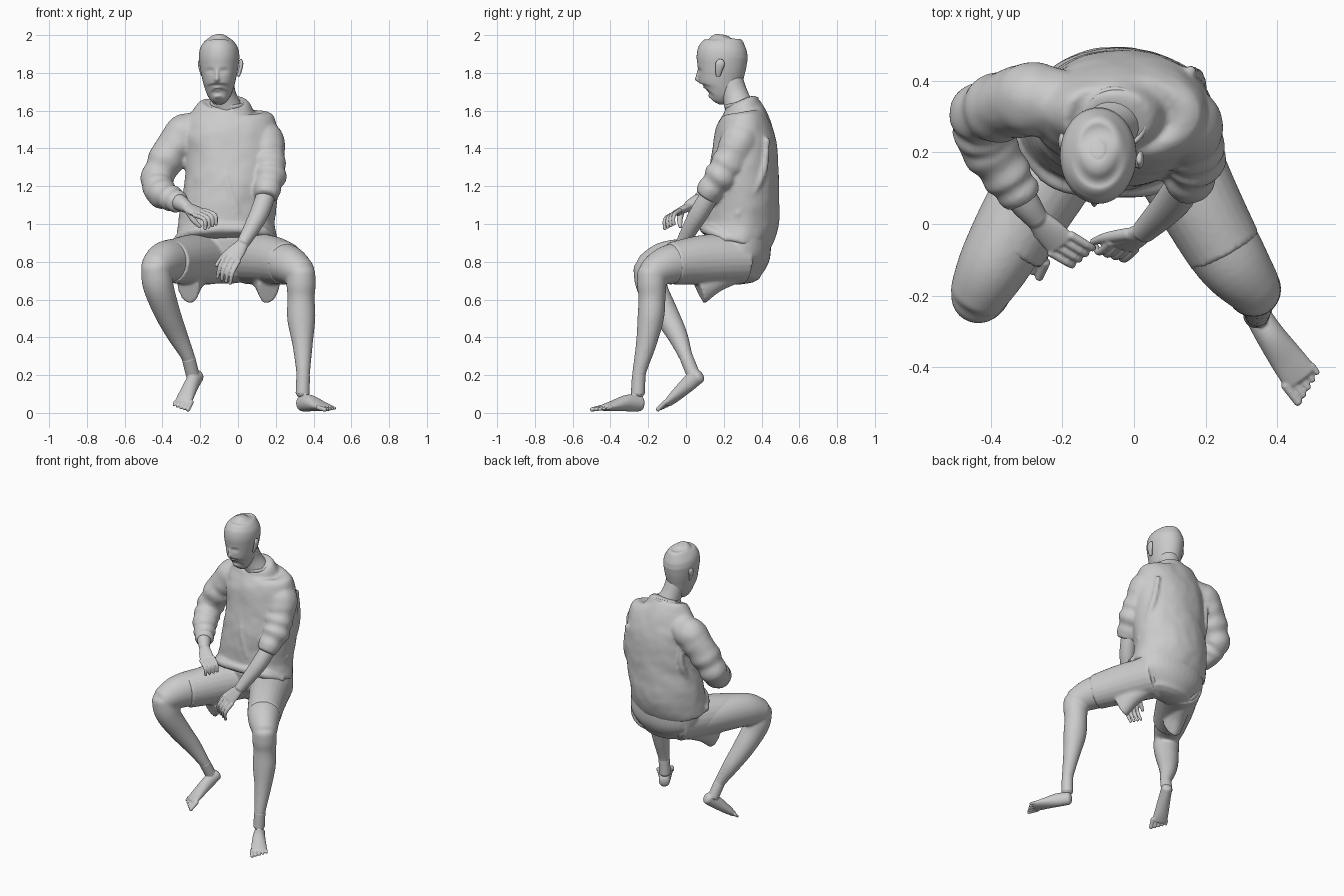
import bpy, bmesh, math
from mathutils import Vector

Y, Z = Vector((0, 1, 0)), Vector((0, 0, 1))


def tube(bm, pts, ref=Y, n=24, steps=6, dome=0.6):
    """Loft elliptical rings (x, y, z, ra[, rb]) along a smooth path with domed ends."""
    p = [tuple(q) if len(q) == 5 else (*q, q[3]) for q in pts]
    p = [p[0]] + p + [p[-1]]
    path = []
    for i in range(1, len(p) - 2):
        a, b, c, d = p[i - 1:i + 3]
        for s in range(steps):
            t = s / steps
            path.append([0.5 * (2 * b[k] + (c[k] - a[k]) * t
                         + (2 * a[k] - 5 * b[k] + 4 * c[k] - d[k]) * t * t
                         + (3 * b[k] - a[k] - 3 * c[k] + d[k]) * t ** 3) for k in range(5)])
    path.append(list(p[-1]))
    rings = []
    for i, q in enumerate(path):
        t = (Vector(path[min(i + 1, len(path) - 1)][:3]) - Vector(path[max(i - 1, 0)][:3])).normalized()
        rings.append((Vector(q[:3]), t, q[3], q[4]))

    def cap(r, sign):
        c, t, ra, rb = r
        h = min(ra, rb) * dome * sign
        return [(c + t * h * math.sin(math.radians(g)), t, ra * math.cos(math.radians(g)),
                 rb * math.cos(math.radians(g))) for g in (25, 50, 70, 85)]
    rings = cap(rings[0], -1)[::-1] + rings + cap(rings[-1], 1)
    loops = []
    for c, t, ra, rb in rings:
        u = ref.cross(t).normalized()
        v = t.cross(u)
        loops.append([bm.verts.new(c + u * ra * math.cos(2 * math.pi * j / n)
                      + v * rb * math.sin(2 * math.pi * j / n)) for j in range(n)])
    for a, b in zip(loops, loops[1:]):
        for j in range(n):
            bm.faces.new((a[j], a[(j + 1) % n], b[(j + 1) % n], b[j]))
    bm.faces.new(loops[0][::-1])
    bm.faces.new(loops[-1])


def finish(bm, name, voxel=0.0, smooth=0, wrinkle=0.0, scale=0.07):
    bmesh.ops.recalc_face_normals(bm, faces=bm.faces)
    me = bpy.data.meshes.new(name)
    bm.to_mesh(me)
    bm.free()
    ob = bpy.data.objects.new(name, me)
    bpy.context.collection.objects.link(ob)
    me.polygons.foreach_set("use_smooth", [True] * len(me.polygons))
    if voxel:
        m = ob.modifiers.new("blend", 'REMESH')
        m.mode, m.voxel_size, m.use_smooth_shade = 'VOXEL', voxel, True
    if smooth:
        m = ob.modifiers.new("soften", 'SMOOTH')
        m.factor, m.iterations = 0.5, smooth
    if wrinkle:
        tex = bpy.data.textures.new(name + "_folds", 'CLOUDS')
        tex.noise_scale, tex.noise_depth = scale, 1
        m = ob.modifiers.new("folds", 'DISPLACE')
        m.texture, m.strength, m.mid_level = tex, wrinkle, 0.5


# Head: stacked sections (front y, back y, z, half width), then a sculpted face
bm = bmesh.new()
sections = [(.115, .17, 1.66, .03), (.088, .235, 1.68, .056), (.074, .285, 1.72, .076),
            (.066, .305, 1.78, .092), (.060, .32, 1.84, .103), (.057, .327, 1.89, .107),
            (.072, .325, 1.93, .100), (.10, .308, 1.965, .078), (.135, .275, 1.986, .052),
            (.18, .235, 1.996, .022)]
tube(bm, [(-.10, (f + b) / 2, z, w, (b - f) / 2) for f, b, z, w in sections], n=96, steps=8, dome=.15)
FX = -.112
face = [(0, 1.765, -.020, .013, .014), (0, 1.79, -.012, .010, .022),        # nose
        (-.036, 1.81, .012, .020, .012), (.036, 1.81, .012, .020, .012),    # eye sockets
        (-.036, 1.808, -.006, .013, .007), (.036, 1.808, -.006, .013, .007),  # eyelids
        (0, 1.722, -.006, .020, .006), (0, 1.707, -.006, .017, .006),       # lips
        (0, 1.675, -.006, .022, .012)]                                      # chin
for v in bm.verts:
    if v.co.y < .17:
        x, z = v.co.x - FX, v.co.z
        v.co.y += sum(a * math.exp(-((x - px) / sx) ** 2 - ((z - pz) / sz) ** 2)
                      for px, pz, a, sx, sz in face)
finish(bm, "head")

# Ears
for side, s, x, y in (("left", 1, .008, .175), ("right", -1, -.192, .225)):
    bm = bmesh.new()
    tube(bm, [(x - s * .005, y - .005, 1.785, .008, .012), (x + s * .005, y, 1.82, .010, .020),
              (x + s * .010, y + .006, 1.85, .010, .024), (x + s * .006, y + .008, 1.868, .008, .015)], n=16)
    finish(bm, side + "_ear")

# Neck
bm = bmesh.new()
tube(bm, [(-.088, .235, 1.75, .066, .07), (-.075, .26, 1.68, .066, .07), (-.05, .29, 1.6, .08, .08)])
finish(bm, "neck")

# Sweater: body, rolled hem, folds and two sleeves blended together
bm = bmesh.new()
tube(bm, [(-.06, .265, .90, .27, .18), (-.06, .293, 1.02, .255, .198), (-.035, .30, 1.2, .25, .193),
          (-.03, .31, 1.35, .25, .178), (-.04, .31, 1.48, .25, .158), (-.052, .31, 1.555, .228, .13),
          (-.055, .305, 1.60, .18, .11), (-.05, .297, 1.63, .125, .095), (-.05, .29, 1.648, .095, .085)],
     n=48, dome=.06)
tube(bm, [(-.32, .24, .92, .025), (-.22, .125, .965, .028), (-.05, .10, .975, .028),
          (.11, .125, .965, .028), (.19, .22, .92, .025)], ref=Z, n=12)
folds = [[(-.07, .165, 1.42, .012), (-.055, .122, 1.22, .02), (0, .11, 1.06, .014)],
         [(.16, .43, 1.45, .012), (.18, .40, 1.25, .022), (.19, .27, 1.05, .015)],
         [(-.25, .41, 1.42, .012), (-.25, .40, 1.25, .022), (-.28, .29, 1.05, .015)]]
for f in folds:
    tube(bm, f, n=12)
sleeves = [[(-.19, .335, 1.51, .09), (-.28, .35, 1.475, .105), (-.36, .335, 1.38, .10), (-.43, .305, 1.24, .085),
            (-.42, .235, 1.17, .083), (-.35, .13, 1.135, .066), (-.31, .07, 1.115, .053)],
           [(.10, .31, 1.49, .095), (.145, .285, 1.44, .10), (.165, .24, 1.35, .09), (.168, .18, 1.25, .083),
            (.15, .105, 1.145, .062)]]
for pts in sleeves:
    # ripple the lower sleeve into gathered folds
    dense = []
    for k, (a, b) in enumerate(zip(pts, pts[1:])):
        for s in (0, .33, .66):
            q = [a[i] + (b[i] - a[i]) * s for i in range(4)]
            q[3] += (.005 if len(dense) % 2 else -.005) * (k > 1)
            dense.append(q)
    tube(bm, dense + [pts[-1]], steps=4, dome=.15)
finish(bm, "sweater", .010, 5, .012, .13)

# Collar band
bm = bmesh.new()
ring = []
for i in range(40):
    a = 2 * math.pi * i / 40
    y = .295 + .082 * math.sin(a)
    ring.append([bm.verts.new((-.053 + (.088 + .008 * math.cos(b)) * math.cos(a),
                               y + .008 * math.cos(b) * math.sin(a),
                               1.64 + .25 * (y - .295) + .012 * math.sin(b)))
                 for b in [2 * math.pi * k / 10 for k in range(10)]])
for i in range(40):
    for k in range(10):
        a, b = ring[i], ring[(i + 1) % 40]
        bm.faces.new((a[k], b[k], b[(k + 1) % 10], a[(k + 1) % 10]))
finish(bm, "collar")

# Shorts: seat, two legs and the loose cloth hanging under each thigh
bm = bmesh.new()
tube(bm, [(-.04, .29, .74, .17, .11), (-.045, .295, .82, .24, .15), (-.05, .29, .93, .25, .16)], n=36, dome=.5)
tube(bm, [(-.14, .30, .82, .14), (-.27, .08, .81, .122, .130), (-.355, -.07, .80, .107, .113)], ref=Z, dome=.03)
tube(bm, [(.06, .29, .82, .14), (.17, .08, .81, .120, .130), (.255, -.075, .79, .107, .113)], ref=Z, dome=.03)
for s, x in ((-1, -.265), (1, .165)):
    tube(bm, [(x - s * .09, .30, .75, .06, .05), (x - s * .03, .16, .715, .06, .075),
              (x, .06, .675, .060, .105)], ref=Z, dome=.03)
finish(bm, "shorts", .009, 3)

# Legs: thigh and shin blended; foot with toes
legs = {
    "right": ([(-.16, .3, .80, .11), (-.285, .08, .81, .115), (-.385, -.10, .80, .102, .11), (-.437, -.20, .768, .082)],
              [(-.437, -.205, .775, .075), (-.428, -.19, .70, .082), (-.41, -.165, .63, .078), (-.37, -.105, .52, .068),
               (-.32, -.045, .41, .054), (-.262, .003, .29, .036), (-.24, .04, .20, .036)],
              [(-.216, .068, .195, .035, .038), (-.24, .02, .16, .038, .042),
               (-.275, -.055, .09, .046, .03), (-.292, -.095, .052, .049, .019)]),
    "left": ([(.08, .28, .80, .11), (.163, .086, .81, .113), (.265, -.09, .785, .104), (.335, -.18, .74, .080)],
             [(.335, -.185, .745, .074), (.334, -.182, .68, .078), (.334, -.18, .61, .072), (.335, -.187, .5, .075, .07),
              (.342, -.212, .36, .054), (.345, -.25, .2, .036), (.342, -.255, .1, .037)],
             [(.34, -.245, .05, .036, .042), (.38, -.31, .052, .041, .044),
              (.433, -.385, .037, .049, .028), (.466, -.43, .027, .052, .018)]),
}
for side, (thigh, shin, foot) in legs.items():
    bm = bmesh.new()
    tube(bm, thigh, ref=Z)
    tube(bm, shin)
    finish(bm, side + "_leg", .008, 10)
    bm = bmesh.new()
    tube(bm, shin[-2:], dome=.2)
    tube(bm, foot, ref=Z)
    end = Vector(foot[-1][:3])
    d = (end - Vector(foot[-2][:3])).normalized()
    u = Z.cross(d).normalized() * (1 if side == "left" else -1)
    for i in range(5):
        a = end + u * (i - 2) * .023 - d * .01
        b = a + d * (.064 - .009 * i)
        r = .014 - .0012 * i
        tube(bm, [(*a, r), (*b, r * .85)], ref=Z, n=12, steps=2)
    finish(bm, side + "_foot", .004, 3)

# Arms: forearm, palm, four curled fingers and a thumb
arms = {
    "right": ([(-.40, .20, 1.15, .05), (-.32, .08, 1.12, .045), (-.272, .015, 1.09, .033)],
              (-.272, .015, 1.09), (-.205, -.055, 1.06), (-.15, -.088, 1.035), (-.145, -.088, .985),
              (.6, .5, .25), (-.20, -.03, .985)),
    "left": ([(.16, .15, 1.19, .05), (.11, .065, 1.05, .05), (.028, -.02, .90, .034)],
             (.028, -.02, .90), (-.03, -.06, .82), (-.062, -.088, .76), (-.075, -.07, .70),
             (.85, -.25, -.40), (-.115, -.05, .78)),
}
for side, (fore, wrist, knuckle, joint, tip, spread, thumb) in arms.items():
    bm = bmesh.new()
    tube(bm, fore)
    w, k, j, e = (Vector(q) for q in (wrist, knuckle, joint, tip))
    sp = Vector(spread).normalized()
    nrm = (k - w).cross(sp).normalized()
    side_axis = nrm.cross(k - w).normalized()
    # palm lies flat in the plane of the finger spread
    tube(bm, [(*w, .024, .032), (*(w.lerp(k, .5)), .020, .042), (*k, .014, .045)], ref=side_axis, n=20)
    for i in range(4):
        o = sp * (i - 1.5) * .026
        tube(bm, [(*(k + o), .0125), (*(j + o), .011), (*(e + o), .009)], ref=sp, n=12, steps=4)
    base = w.lerp(k, .35) - sp * .025
    th = Vector(thumb)
    tube(bm, [(*base, .018), (*(base.lerp(th, .55) - sp * .008), .015), (*th, .010)], ref=nrm, n=12, steps=4)
    finish(bm, side + "_arm", .004, 2)
